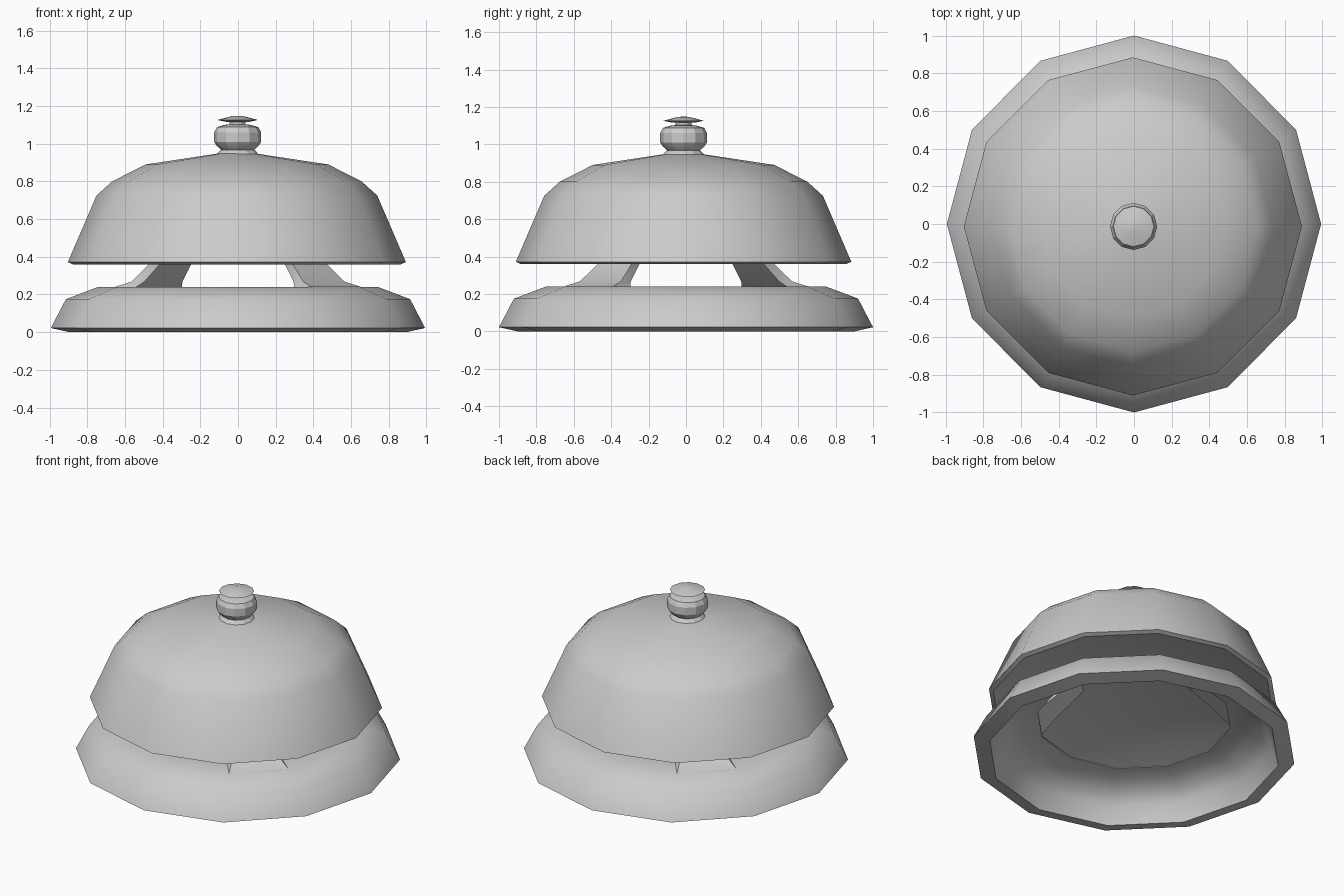
import bpy, bmesh, math

if "Cube" in bpy.data.objects:
    bpy.data.objects.remove(bpy.data.objects["Cube"])

SIDES = 12


def finish(name, bm, loc=(0, 0, 0), angle=45, rot=0):
    me = bpy.data.meshes.new(name)
    bm.to_mesh(me)
    bm.free()
    ob = bpy.data.objects.new(name, me)
    ob.location = loc
    ob.rotation_euler.z = rot
    bpy.context.collection.objects.link(ob)
    bpy.ops.object.select_all(action='DESELECT')
    bpy.context.view_layer.objects.active = ob
    ob.select_set(True)
    bpy.ops.object.shade_smooth_by_angle(angle=math.radians(angle))
    return ob


def lathe(name, profile, loc=(0, 0, 0), closed=False, angle=45):
    """Spin an (r, z) profile round z; r = 0 gives a pole."""
    bm = bmesh.new()
    vs = [bm.verts.new((r, 0, z)) for r, z in profile]
    pairs = list(zip(vs, vs[1:])) + ([(vs[-1], vs[0])] if closed else [])
    es = [bm.edges.new(p) for p in pairs]
    bmesh.ops.spin(bm, geom=vs + es, cent=(0, 0, 0), axis=(0, 0, 1),
                   angle=2 * math.pi, steps=SIDES)
    bmesh.ops.remove_doubles(bm, verts=bm.verts, dist=1e-4)
    bmesh.ops.dissolve_degenerate(bm, edges=bm.edges, dist=1e-5)
    bmesh.ops.recalc_face_normals(bm, faces=bm.faces)
    return finish(name, bm, loc, angle)


# Hollow ring base with a thick rim and a thin top edge
base = lathe("base", [(1.0, .022), (.92, .175), (.745, .241), (.60, .241),
                      (.60, .234), (.70, .22), (.80, .18), (.86, .115), (.90, 0)],
             closed=True)
base.scale.x = .993

# Bell: domed outside, conical underside
off = (-.006, -.013, 0)
lathe("bell", [(0, .955), (.10, .948), (.485, .89), (.662, .80), (.745, .725),
               (.897, .372), (.87, .360), (0, .60)], off, angle=40)

# Knob with its thin push cap
koff = (-.002, -.013, 0)
lathe("knob", [(0, .94), (.11, .945), (.10, .957), (.088, .968), (.112, .99),
               (.125, 1.01), (.125, 1.06), (.11, 1.088), (.07, 1.10),
               (.042, 1.103), (.042, 1.12), (0, 1.12)], koff, angle=20)
lathe("push_cap", [(0, 1.116), (.06, 1.116), (.108, 1.126), (.03, 1.147), (0, 1.148)],
      koff, angle=29)

# Two opposite legs from base to bell: (outer, inner, height, half width)
sections = [(.735, .59, .241, .185), (.645, .56, .268, .155),
            (.54, .47, .36, .128), (.39, .32, .51, .11)]
for name, deg in (("front_leg", -45), ("back_leg", 135)):
    bm = bmesh.new()
    rings = [[bm.verts.new(p) for p in ((o, -w, z), (o, w, z), (i, w * .92, z), (i, -w * .92, z))]
             for o, i, z, w in sections]
    for a, b in zip(rings, rings[1:]):
        for k in range(4):
            n = (k + 1) % 4
            bm.faces.new((a[k], a[n], b[n], b[k]))
    bmesh.ops.recalc_face_normals(bm, faces=bm.faces)
    finish(name, bm, angle=40, rot=math.radians(deg))
